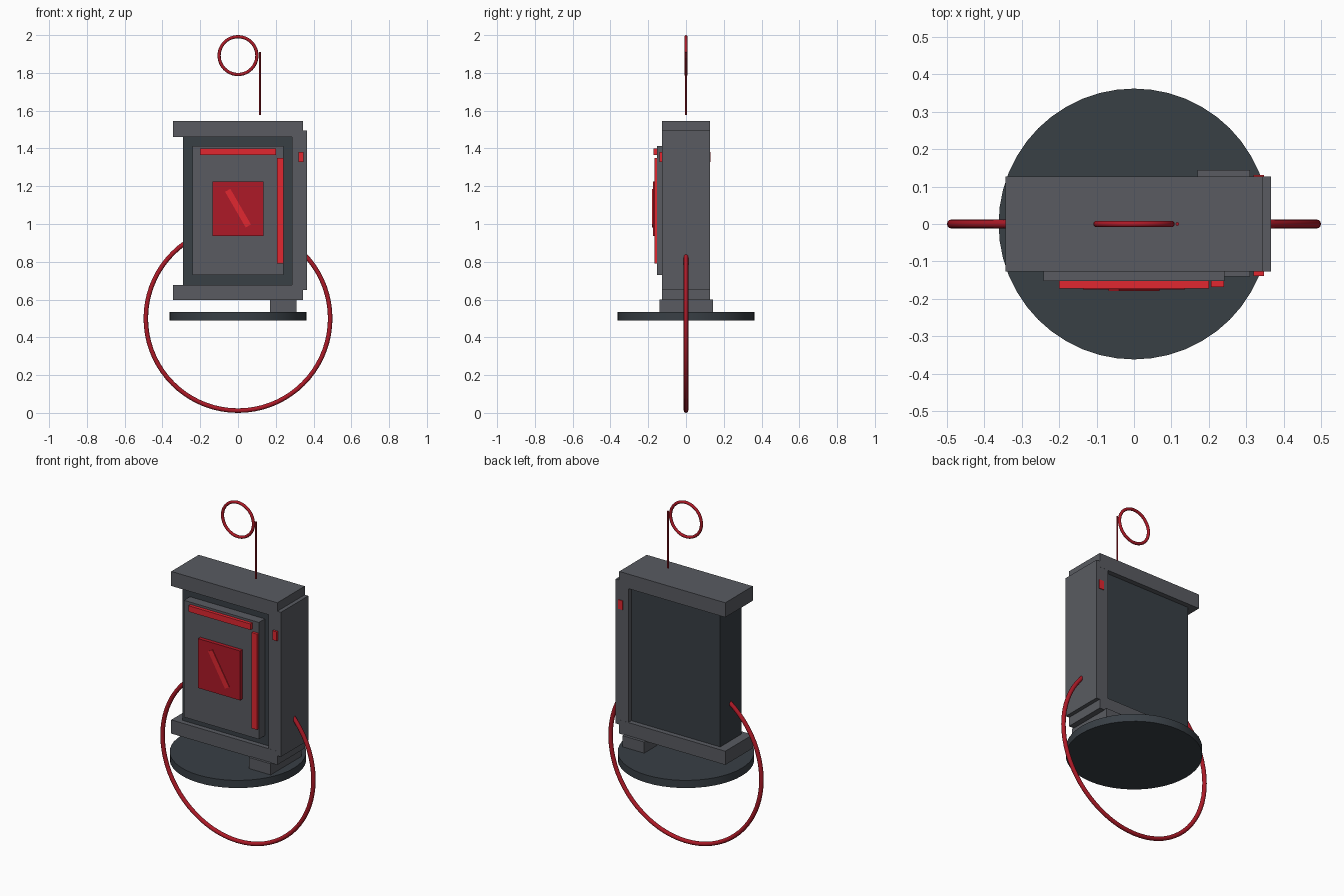
import bpy
import math

if "Cube" in bpy.data.objects:
    bpy.data.objects.remove(bpy.data.objects["Cube"])


def material(name, rgb):
    m = bpy.data.materials.new(name)
    m.diffuse_color = (*rgb, 1)
    m.use_nodes = True
    m.node_tree.nodes["Principled BSDF"].inputs["Base Color"].default_value = m.diffuse_color
    return m


GREY = material("mid_grey", (0.10, 0.105, 0.12))
DARK = material("dark_grey", (0.04, 0.05, 0.06))
RED = material("bright_red", (0.75, 0.02, 0.03))
DEEP = material("deep_red", (0.42, 0.01, 0.02))


def finish(name, mat):
    ob = bpy.context.object
    ob.name = ob.data.name = name
    ob.data.materials.append(mat)
    return ob


def box(name, mat, x, y, z, tilt=0):
    """Box from (min, max) ranges, optionally tilted about y."""
    mid = [(a + b) / 2 for a, b in (x, y, z)]
    bpy.ops.mesh.primitive_cube_add(size=1, location=mid)
    ob = finish(name, mat)
    for v in ob.data.vertices:
        for i, (a, b) in enumerate((x, y, z)):
            v.co[i] *= b - a
    ob.rotation_euler.y = tilt
    return ob


def ring(name, mat, z, major, minor, sides):
    bpy.ops.mesh.primitive_torus_add(
        major_radius=major, minor_radius=minor, major_segments=sides,
        minor_segments=12, location=(0, 0, z), rotation=(math.pi / 2, 0, 0))
    finish(name, mat)
    bpy.ops.object.shade_smooth_by_angle(angle=math.radians(40))


def cylinder(name, mat, x, radius, z, sides):
    bpy.ops.mesh.primitive_cylinder_add(
        vertices=sides, radius=radius, depth=z[1] - z[0],
        location=(x, 0, sum(z) / 2))
    finish(name, mat)
    bpy.ops.object.shade_smooth_by_angle(angle=math.radians(30))


# Base disc and single foot
cylinder("base_disc", DARK, 0, 0.362, (0.49, 0.535), 48)
box("foot", GREY, (0.17, 0.31), (-0.141, 0.144), (0.535, 0.60))

# Cabinet: recessed core, two caps, one side column
DEPTH = (-0.127, 0.127)
box("cabinet_core", DARK, (-0.29, 0.29), (-0.098, 0.098), (0.66, 1.48))
box("top_cap", GREY, (-0.343, 0.343), DEPTH, (1.46, 1.545))
box("bottom_cap", GREY, (-0.343, 0.343), DEPTH, (0.597, 0.677))
box("side_column", GREY, (0.285, 0.366), (-0.1265, 0.1265), (0.65, 1.495))
box("column_latch", RED, (0.319, 0.348), (-0.139, 0.131), (1.327, 1.38))

# Front door with its red trim and screen
box("door", GREY, (-0.242, 0.242), (-0.153, -0.09), (0.73, 1.413))
box("top_trim", RED, (-0.2, 0.2), (-0.172, -0.15), (1.365, 1.40))
box("side_trim", RED, (0.206, 0.24), (-0.168, -0.15), (0.79, 1.35))
box("screen", DEEP, (-0.136, 0.136), (-0.175, -0.15), (0.937, 1.226))
box("screen_slash", RED, (-0.016, 0.016), (-0.179, -0.17), (0.975, 1.193),
    -math.radians(30))

# Hose loop through the cabinet, antenna stem and its ring
ring("hose_loop", DEEP, 0.5, 0.488, 0.012, 72)
ring("antenna_ring", DEEP, 1.8915, 0.1, 0.0085, 48)
cylinder("antenna_stem", DEEP, 0.116, 0.005, (1.577, 1.91), 8)
